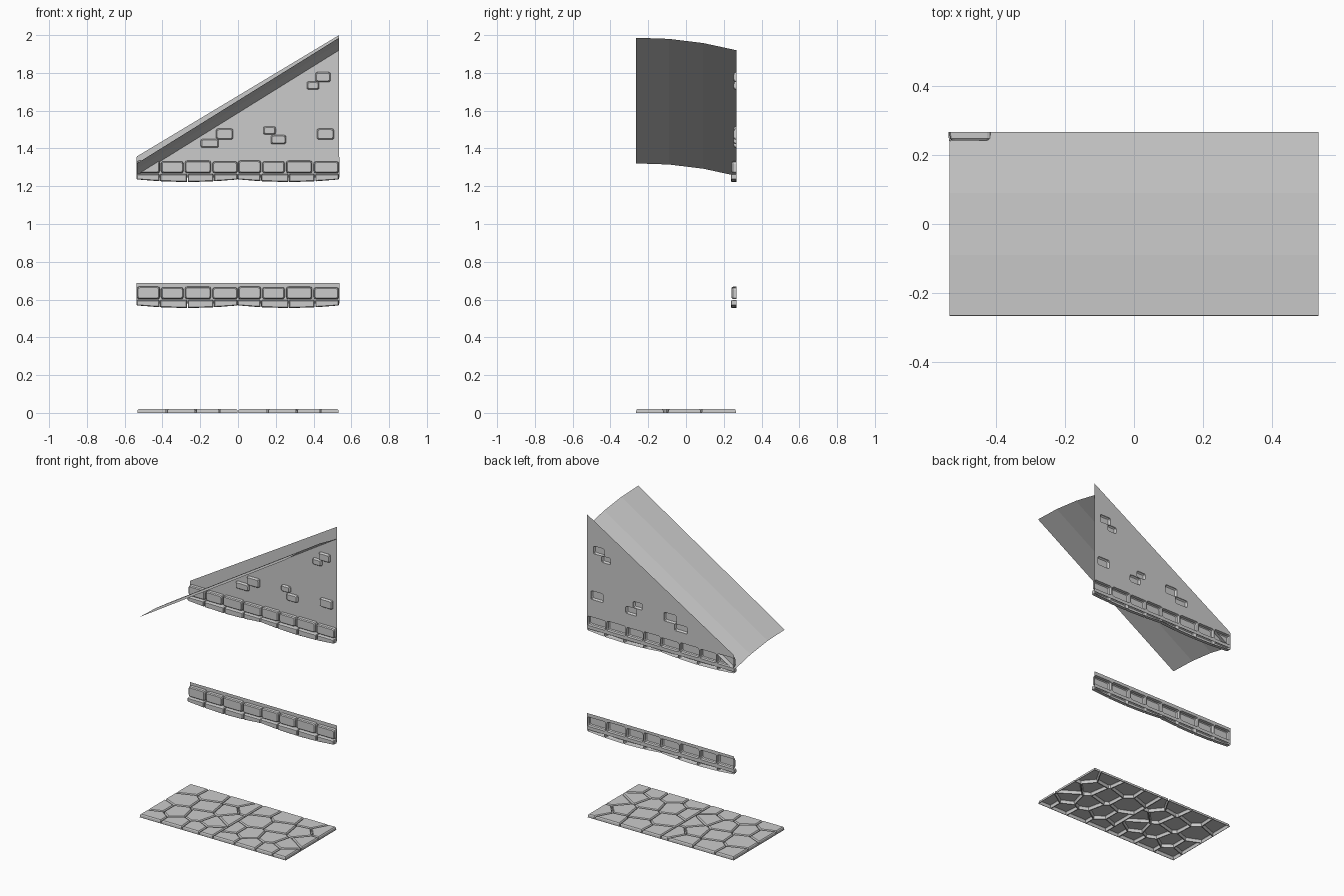
import bpy, bmesh
from math import cos, sin, pi
from mathutils import Vector

if "Cube" in bpy.data.objects:
    bpy.data.objects.remove(bpy.data.objects["Cube"])

HX, WY = 0.535, 0.267      # half width, wall plane
TILE = 0.535               # pattern repeats twice along x
LIFT = 0.667               # upper brick course is a copy of the lower one


def finish(bm, name):
    me = bpy.data.meshes.new(name)
    bm.to_mesh(me)
    bm.free()
    ob = bpy.data.objects.new(name, me)
    bpy.context.collection.objects.link(ob)
    return ob


def round_corners(pts, r, n=2):
    """Round each corner of a closed 2D outline."""
    out = []
    for i, p in enumerate(pts):
        p = Vector(p)
        a = (Vector(pts[i - 1]) - p).normalized() * r
        b = (Vector(pts[(i + 1) % len(pts)]) - p).normalized() * r
        for k in range(n + 1):
            t = k / n
            out.append(p + a * (1 - t) ** 2 + b * t ** 2)
    return out


def add_brick(bm, corners, depth, r=0.01, bevel=0.006):
    """Raised brick shell, open at the back; returns its base edges."""
    base = round_corners(corners, r)
    c = sum(base, Vector((0, 0))) / len(base)
    hw = max(abs(p.x - c.x) for p in base)
    hh = max(abs(p.y - c.y) for p in base)
    rings = []
    for inset, y in ((0, WY), (0.001, WY - depth + bevel), (bevel, WY - depth)):
        rings.append([bm.verts.new((c.x + (p.x - c.x) * (1 - inset / hw), y,
                                    c.y + (p.y - c.y) * (1 - inset / hh))) for p in base])
    n = len(base)
    for a, b in zip(rings, rings[1:]):
        for i in range(n):
            j = (i + 1) % n
            bm.faces.new((a[i], a[j], b[j], b[i]))
    bm.faces.new(rings[-1])
    return [bm.edges.get((rings[0][i], rings[0][(i + 1) % n])) for i in range(n)]


def box_pts(x0, x1, z0, z1):
    return [(x0, z0), (x1, z0), (x1, z1), (x0, z1)]


def fill_sheet(bm, outline, holes):
    """Flat wall sheet with an opening behind every brick."""
    vs = [bm.verts.new((x, WY, z)) for x, z in outline]
    edges = [bm.edges.new((vs[i - 1], vs[i])) for i in range(len(vs))]
    geo = bmesh.ops.triangle_fill(bm, edges=edges + holes, use_beauty=True,
                                  normal=(0, -1, 0))
    for f in geo['geom']:
        if isinstance(f, bmesh.types.BMFace):
            f.normal_update()
            if f.normal.y > 0:
                f.normal_flip()


# Brick course: eight bricks on a flat backing, with a sagging ledge below
def brick_course(name, lift):
    bm = bmesh.new()
    holes = []
    uppers = ((0.0, 0.121, .669), (0.128, 0.246, .665), (0.254, 0.392, .668), (0.4, 0.533, .664))
    ledges = ((-0.003, 0.119), (0.122, 0.266), (0.269, 0.405), (0.408, 0.533))

    def sag(u):
        return 0.569 - 0.056 * (u / TILE) * (1 - u / TILE)

    for x in (-HX, 0.001):
        for a, b, top in uppers:
            holes += add_brick(bm, box_pts(x + a, x + b, 0.602 + lift, top + lift), 0.025, 0.012)
        for a, b in ledges:
            add_brick(bm, [(x + a, sag(a) + lift), (x + b, sag(b) + lift),
                           (x + b, 0.597 + lift), (x + a, 0.597 + lift)], 0.03, 0.005, 0.005)
    fill_sheet(bm, box_pts(-HX - .002, HX + .002, 0.58 + lift, 0.688 + lift), holes)
    finish(bm, name)


brick_course("lower_brick_course", 0)
brick_course("upper_brick_course", LIFT)

# Triangular wall with scattered bricks
bm = bmesh.new()
holes = []
for x, z, w, h in ((.45, 1.778, .08, .052), (.397, 1.733, .066, .042),
                   (.167, 1.495, .066, .042), (.214, 1.447, .08, .048),
                   (-.071, 1.476, .09, .058), (-.15, 1.427, .095, .046),
                   (.463, 1.476, .09, .058)):
    holes += add_brick(bm, box_pts(x - w / 2, x + w / 2, z - h / 2, z + h / 2), 0.015, 0.01)
fill_sheet(bm, [(-HX, 1.354), (HX, 1.354), (HX, 2.0), (-HX, 1.358)], holes)
finish(bm, "gable_wall")

# Sloping sheet, gently curved across its depth
bm = bmesh.new()
rows = []
for y, dz in ((-.266, 0), (-.09, -.006), (.09, -.028), (WY, -.066)):
    rows.append([bm.verts.new((-HX, y, 1.321 + dz)), bm.verts.new((HX, y, 1.986 + dz))])
for a, b in zip(rows, rows[1:]):
    bm.faces.new((a[0], a[1], b[1], b[0]))
finish(bm, "sloping_sheet")

# Flagstone floor: one cell pattern, laid twice, with sunken joints
SEEDS = [(.19, .6), (.08, .9), (.42, .88), (.72, .92), (.93, .8), (.5, .62), (.76, .66),
         (.93, .5), (.06, .3), (.3, .3), (.57, .36), (.8, .3), (.14, .08), (.45, .08),
         (.7, .1), (.93, .1)]
SEEDS = [Vector(s) for s in SEEDS]


def clip(poly, mid, d):
    """Keep the part of a polygon on the near side of a line."""
    out = []
    for i, p in enumerate(poly):
        q = poly[(i + 1) % len(poly)]
        sp, sq = (p - mid).dot(d), (q - mid).dot(d)
        if sp <= 0:
            out.append(p)
        if sp * sq < 0:
            out.append(p.lerp(q, sp / (sp - sq)))
    return out


bm = bmesh.new()
for x0 in (-HX, 0.0):
    for s in SEEDS:
        cell = [Vector(p) for p in ((0, 0), (1, 0), (1, 1), (0, 1))]
        for o in SEEDS:
            if o is not s:
                cell = clip(cell, (s + o) / 2, o - s)
        bm.faces.new([bm.verts.new((x0 + p.x * TILE, (p.y - 0.5) * 2 * WY, 0)) for p in cell])
bmesh.ops.remove_doubles(bm, verts=bm.verts, dist=0.002)
for thick, depth in ((0.003, 0), (0.001, 0.015), (0.004, 0.005)):
    bmesh.ops.inset_individual(bm, faces=[f for f in bm.faces if f.calc_area() > 0.003],
                               thickness=thick, depth=depth, use_even_offset=True)
finish(bm, "flagstone_floor")
